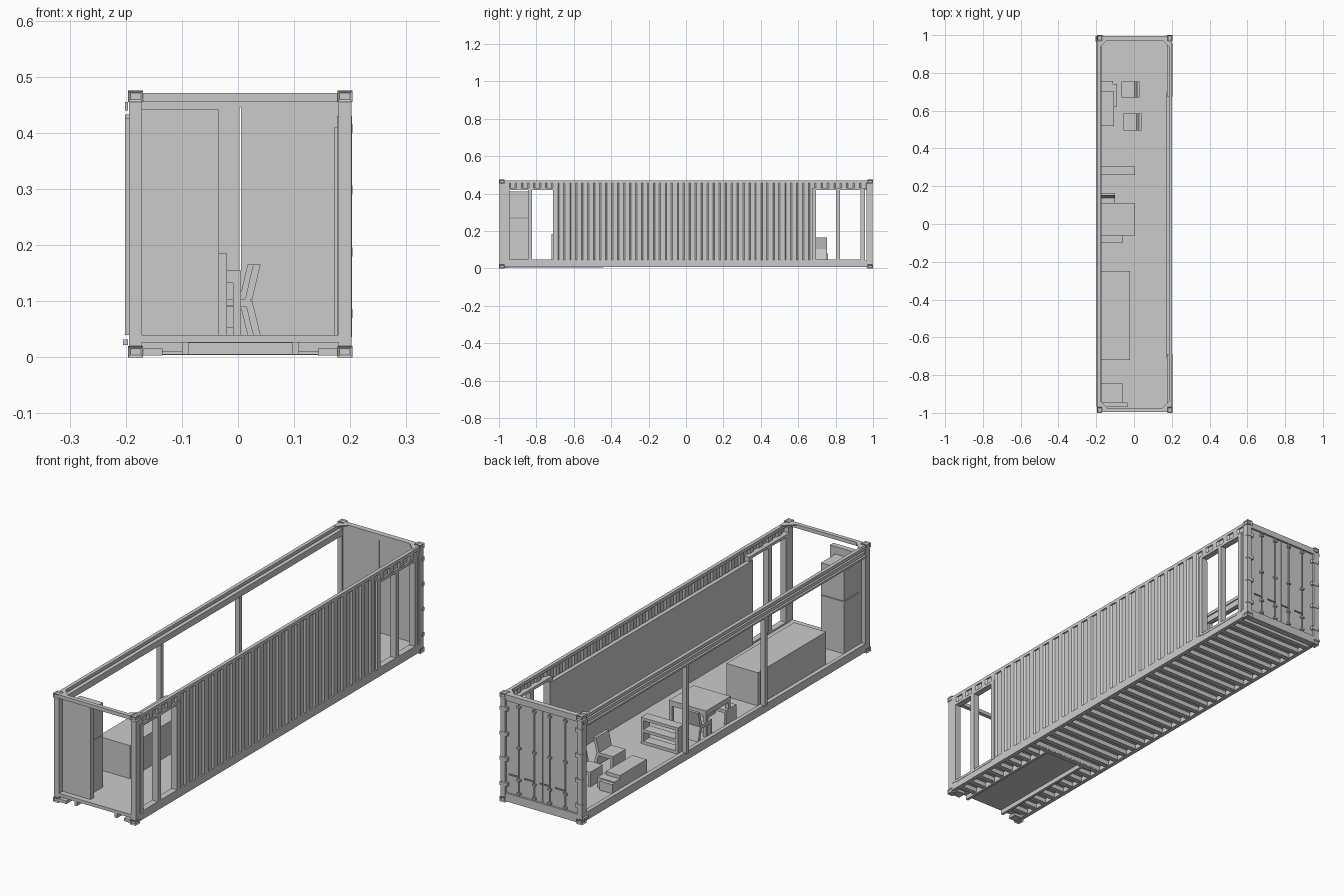
import bpy, bmesh, math
from mathutils import Matrix, Vector

cube = bpy.data.objects.get("Cube")
if cube:
    bpy.data.objects.remove(cube, do_unlink=True)

grey = bpy.data.materials.new("plain_grey")
grey.use_nodes = True
grey.diffuse_color = (0.6, 0.6, 0.6, 1)
grey.node_tree.nodes["Principled BSDF"].inputs["Base Color"].default_value = (0.6, 0.6, 0.6, 1)


def finish(name, bm):
    bmesh.ops.recalc_face_normals(bm, faces=bm.faces)
    mesh = bpy.data.meshes.new(name)
    bm.to_mesh(mesh)
    bm.free()
    mesh.materials.append(grey)
    obj = bpy.data.objects.new(name, mesh)
    bpy.context.scene.collection.objects.link(obj)
    return obj


def add_box(bm, x0, x1, y0, y1, z0, z1):
    size = Matrix.Diagonal((x1 - x0, y1 - y0, z1 - z0, 1))
    centre = Matrix.Translation(((x0 + x1) / 2, (y0 + y1) / 2, (z0 + z1) / 2))
    return bmesh.ops.create_cube(bm, size=1, matrix=centre @ size)


def boxes(name, *limits):
    bm = bmesh.new()
    for b in limits:
        add_box(bm, *b)
    return finish(name, bm)


def add_prism(bm, points, vec):
    face = bm.faces.new([bm.verts.new(p) for p in points])
    top = bmesh.ops.extrude_face_region(bm, geom=[face])["geom"]
    moved = [v for v in top if isinstance(v, bmesh.types.BMVert)]
    bmesh.ops.translate(bm, verts=moved, vec=vec)


# Overall limits of the container shell
L, R, H = -0.196, 0.204, 0.475
MID = (L + R) / 2
FLOOR = 0.04
WIN_TOP = 0.418
SIDES = ((L, 1), (R, -1))


def span(edge, inward, a, b):
    """Two x limits measured inwards from a side edge."""
    return sorted((edge + inward * a, edge + inward * b))


# Corner castings with recessed sockets, posts and gusset plates
castings = bmesh.new()
posts = bmesh.new()
gussets = bmesh.new()
for edge, inward in SIDES:
    for end in (-1, 1):
        y0, y1 = sorted((end, end * 0.97))
        for z in (0, H - 0.02):
            add_box(castings, *span(edge, inward, 0, 0.027), y0, y1, z, z + 0.02)
        y0, y1 = sorted((end * 0.996, end * 0.965))
        add_box(posts, *span(edge, inward, 0.002, 0.025), y0, y1, 0.02, H - 0.02)
        corner = Vector((edge + inward * 0.01, end * 0.985, H - 0.008))
        add_prism(gussets, [corner, corner + Vector((inward * 0.055, 0, 0)),
                            corner + Vector((0, -end * 0.055, 0))], (0, 0, 0.004))
bmesh.ops.inset_individual(castings, faces=castings.faces[:], thickness=0.006, depth=-0.004)
finish("corner_castings", castings)
finish("corner_posts", posts)
finish("corner_gussets", gussets)

# Long rails along both sides
rails = bmesh.new()
for edge, inward in SIDES:
    add_box(rails, *span(edge, inward, 0.002, 0.018), -0.97, 0.97, 0.456, 0.47)
    add_box(rails, *span(edge, inward, 0.002, 0.02), -0.97, 0.97, 0.008, 0.044)
add_box(rails, L + 0.004, L + 0.024, -0.965, 0.965, 0.42, 0.447)
add_box(rails, L - 0.005, L + 0.004, -0.965, 0.965, 0.425, 0.433)
finish("side_rails", rails)

# End beams above and below
boxes("end_headers",
      (L + 0.02, R - 0.02, -0.994, -0.976, 0.455, 0.471),
      (L + 0.02, R - 0.02, 0.97, 0.994, 0.445, 0.471))
boxes("end_sills",
      (L + 0.02, R - 0.02, -0.994, -0.965, 0.026, FLOOR),
      (L + 0.02, R - 0.02, 0.965, 0.994, 0.004, FLOOR),
      (L + 0.02, -0.135, -0.994, -0.955, 0.003, 0.016),
      (0.143, R - 0.02, -0.994, -0.955, 0.003, 0.016))

# Floor, cross beams and the tunnel under the front
boxes("floor", (L + 0.015, R - 0.015, -0.975, 0.975, 0.03, FLOOR))
beams = bmesh.new()
TUNNEL_END = -0.46
HALF = 0.092
for i in range(32):
    y = -0.93 + i * 0.06
    if y < TUNNEL_END:
        add_box(beams, L + 0.015, MID - HALF, y - 0.011, y + 0.011, 0.01, 0.031)
        add_box(beams, MID + HALF, R - 0.015, y - 0.011, y + 0.011, 0.01, 0.031)
    else:
        add_box(beams, L + 0.015, R - 0.015, y - 0.011, y + 0.011, 0.01, 0.031)
finish("floor_beams", beams)
boxes("tunnel",
      (MID - HALF - 0.012, MID - HALF, -0.99, TUNNEL_END, 0.005, 0.031),
      (MID + HALF, MID + HALF + 0.012, -0.99, TUNNEL_END, 0.005, 0.031),
      (MID - HALF, MID + HALF, -0.97, TUNNEL_END, 0.025, 0.031),
      (L + 0.015, R - 0.015, TUNNEL_END, TUNNEL_END + 0.02, 0.005, 0.031))


# Corrugated side sheet with a trapezoid wave
def corrugated(name, y0, y1, z0, z1, pitch):
    bm = bmesh.new()
    count = round((y1 - y0) / pitch)
    step = (y1 - y0) / count
    line = []
    for i in range(count):
        for t, x in ((0, 0.201), (0.38, 0.201), (0.5, 0.194), (0.88, 0.194)):
            line.append((x, y0 + (i + t) * step))
    line.append((0.201, y1))
    low = [bm.verts.new((x, y, z0)) for x, y in line]
    high = [bm.verts.new((x, y, z1)) for x, y in line]
    for i in range(len(line) - 1):
        bm.faces.new((low[i], low[i + 1], high[i + 1], high[i]))
    obj = finish(name, bm)
    thick = obj.modifiers.new("thickness", "SOLIDIFY")
    thick.thickness = 0.002
    thick.offset = 0


WALL0, WALL1 = -0.71, 0.695
corrugated("corrugated_wall", WALL0, WALL1, 0.04, 0.46, 0.0635)
corrugated("front_window_lintel_sheet", -0.97, WALL0, WIN_TOP, 0.46, 0.0635)
corrugated("rear_window_lintel_sheet", WALL1, 0.97, WIN_TOP, 0.46, 0.0635)
boxes("inner_wall_panel", (0.172, 0.19, WALL0, WALL1, FLOOR, 0.41))


# Window frames at both ends of the closed side
def window(name, y0, y1, mid):
    x0, x1 = 0.176, 0.2035
    boxes(name,
          (x0, x1, y0 - 0.022, y0, FLOOR, 0.43),
          (x0, x1, y1, y1 + 0.022, FLOOR, 0.43),
          (x0, x1, mid - 0.011, mid + 0.011, FLOOR, 0.43),
          (x0, x1, y0, y1, WIN_TOP, 0.43),
          (x0, x1, y0, y1, 0.036, 0.047))


window("front_window_frame", -0.945, -0.711, -0.834)
window("rear_window_frame", 0.696, 0.934, 0.812)

# Slim posts on the open side
boxes("open_side_posts", *[(L - 0.005, L + 0.016, y - 0.009, y + 0.009, FLOOR, 0.425)
                           for y in (-0.268, 0.275)])

# Rear cargo doors with ribs, lock rods and hinges
boxes("rear_doors",
      (L + 0.022, MID - 0.001, 0.972, 0.985, FLOOR, 0.45),
      (MID + 0.001, R - 0.022, 0.972, 0.985, FLOOR, 0.45))
hardware = bmesh.new()
for i in range(4):
    x = MID + (i - 1.5) * 0.075
    rod = Matrix.Translation((x, 0.991, 0.24))
    bmesh.ops.create_cone(hardware, cap_ends=True, segments=8, radius1=0.0028,
                          radius2=0.0028, depth=0.44, matrix=rod)
    for z in (0.05, 0.11, 0.25, 0.43):
        add_box(hardware, x - 0.008, x + 0.008, 0.984, 0.996, z - 0.004, z + 0.004)
    add_box(hardware, x, x + 0.045, 0.992, 0.996, 0.123, 0.128)
for edge, inward in SIDES:
    for z in (0.07, 0.18, 0.29, 0.4):
        add_box(hardware, *span(edge, inward, 0, 0.035), 0.984, 0.998, z, z + 0.016)
add_box(hardware, -0.205, L, 0.965, 0.995, 0.022, 0.032)
add_box(hardware, -0.201, L, 0.965, 0.995, 0.44, 0.455)
finish("door_hardware", hardware)

# Kitchen end: tall side panel, fridge and long counter
WALL = -0.174
boxes("tall_panel", (WALL, -0.035, -0.97, -0.946, FLOOR, 0.442))
boxes("fridge",
      (WALL, -0.062, -0.945, -0.845, FLOOR, 0.268),
      (WALL, -0.062, -0.945, -0.845, 0.271, 0.41))
boxes("long_counter", (WALL, -0.02, -0.72, -0.25, FLOOR, 0.185))

# Dining table and bench
boxes("dining_table",
      (WALL, 0.005, -0.06, 0.11, 0.132, 0.155),
      *[(x, x + 0.014, y, y + 0.014, FLOOR, 0.132)
        for x in (WALL, -0.009) for y in (-0.06, 0.096)])
boxes("dining_bench",
      (WALL, -0.062, -0.1, -0.03, 0.09, 0.104),
      (WALL, WALL + 0.012, -0.1, -0.03, FLOOR, 0.09),
      (-0.074, -0.062, -0.1, -0.03, FLOOR, 0.09))


# Chairs with a leaning back and splayed rear support
def chair(name, x, y, width, turn):
    bm = bmesh.new()
    w = width / 2
    for base, tip in ((0.103, 0.165), (0.1, FLOOR)):
        outline = [(0.02, base), (0.033, base), (0.0475, tip), (0.0345, tip)]
        add_prism(bm, [Vector((px, -w, pz)) for px, pz in outline], (0, width, 0))
    add_box(bm, -0.0475, 0.03, -w, w, 0.09, 0.104)
    add_box(bm, -0.0475, -0.036, -w, w, FLOOR, 0.09)
    place = Matrix.Translation((x, y, 0)) @ Matrix.Rotation(turn, 4, "Z")
    bmesh.ops.transform(bm, matrix=place, verts=bm.verts)
    finish(name, bm)


chair("lounge_chair_rear", -0.0175, 0.712, 0.086, 0)
chair("lounge_chair_front", -0.0075, 0.54, 0.088, 0)
chair("dining_chair", -0.137, 0.1175, 0.074, math.pi / 2)

# Open shelf dividing the room
boxes("open_shelf",
      (WALL, -0.162, 0.26, 0.305, FLOOR, 0.155),
      (-0.007, 0.005, 0.26, 0.305, FLOOR, 0.155),
      *[(-0.162, -0.007, 0.26, 0.305, z, z + 0.013) for z in (FLOOR, 0.091, 0.142)])

# Low lounge table in stepped blocks
boxes("low_table",
      (WALL, -0.105, 0.52, 0.705, FLOOR, 0.1),
      (WALL, -0.09, 0.62, 0.742, FLOOR, 0.085),
      (WALL, -0.112, 0.742, 0.758, FLOOR, 0.08))
